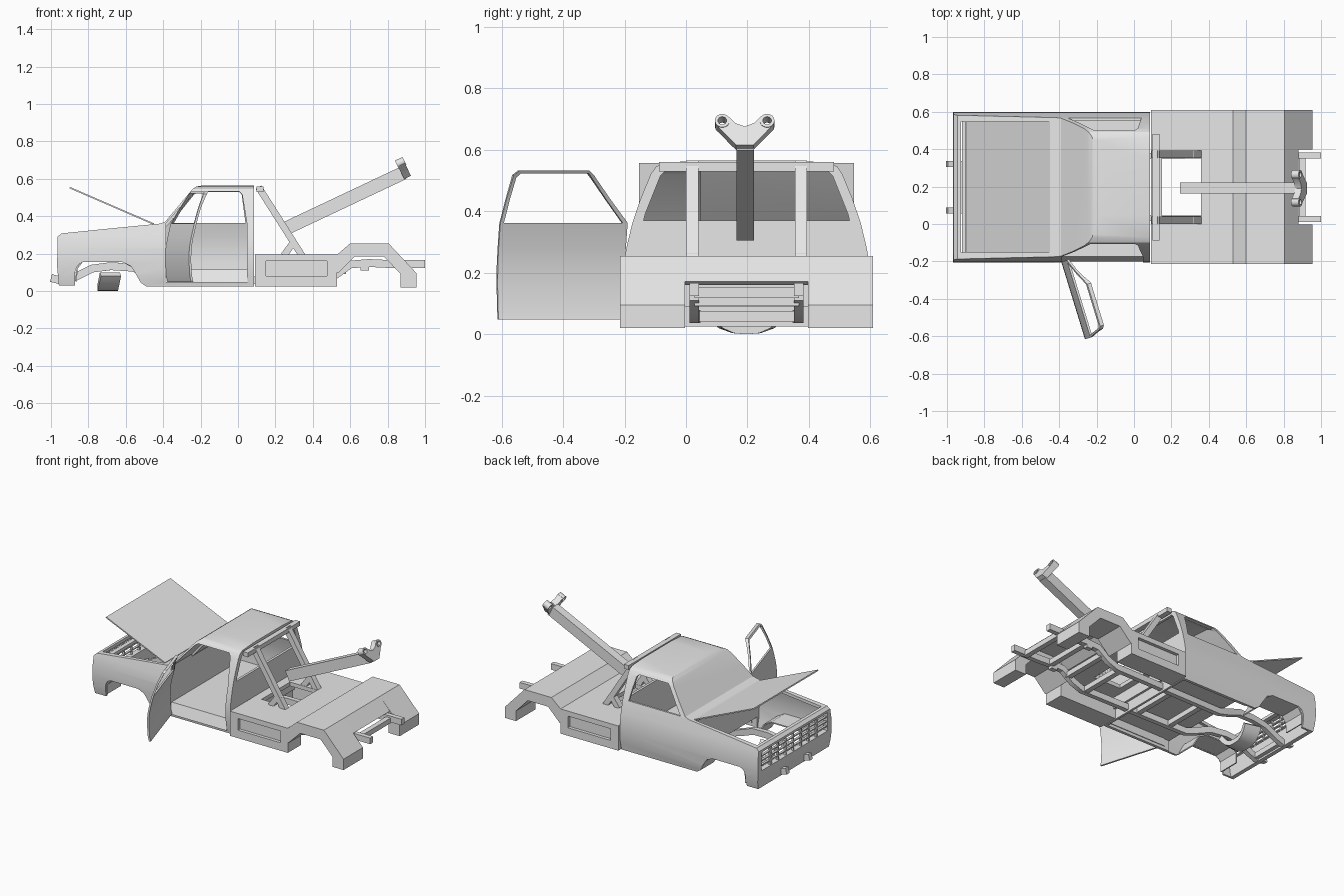
import bpy, bmesh, math
from mathutils import Vector, Matrix

if "Cube" in bpy.data.objects:
    bpy.data.objects.remove(bpy.data.objects["Cube"])

CY = 0.197  # centre line of the truck (the open door shifts the bounds)
grey = bpy.data.materials.new("plain grey")
grey.diffuse_color = (0.8, 0.8, 0.8, 1)
grey.use_nodes = True
grey.node_tree.nodes["Principled BSDF"].inputs["Base Color"].default_value = grey.diffuse_color


def finish(name, bm):
    bmesh.ops.recalc_face_normals(bm, faces=bm.faces)
    me = bpy.data.meshes.new(name)
    bm.to_mesh(me)
    bm.free()
    me.materials.append(grey)
    ob = bpy.data.objects.new(name, me)
    bpy.context.collection.objects.link(ob)
    return ob


def prism(name, pts, axis, a, b):
    """Extrude an outline: axis Y takes (x, z), axis X takes (dy, z)."""
    def at(p, d):
        return (p[0], CY + d, p[1]) if axis == 'Y' else (d, CY + p[0], p[1])
    bm = bmesh.new()
    r0 = [bm.verts.new(at(p, a)) for p in pts]
    r1 = [bm.verts.new(at(p, b)) for p in pts]
    bm.faces.new(r0)
    bm.faces.new(r1[::-1])
    n = len(pts)
    for i in range(n):
        j = (i + 1) % n
        bm.faces.new((r0[i], r1[i], r1[j], r0[j]))
    return finish(name, bm)


def box(name, x0, x1, y0, y1, z0, z1):
    return prism(name, [(x0, z0), (x1, z0), (x1, z1), (x0, z1)], 'Y', y0, y1)


def sweep(name, path, w, h):
    """Rectangular beam along (x, dy, z) points."""
    P = [Vector((p[0], CY + p[1], p[2])) for p in path]
    bm = bmesh.new()
    rings = []
    for i, p in enumerate(P):
        t = (P[min(i + 1, len(P) - 1)] - P[max(i - 1, 0)]).normalized()
        s = t.cross(Vector((0, 0, 1)))
        s = s.normalized() if s.length > 0.01 else Vector((0, -1, 0))
        u = s.cross(t)
        rings.append([bm.verts.new(p + s * w / 2 * a + u * h / 2 * b)
                      for a, b in ((-1, -1), (1, -1), (1, 1), (-1, 1))])
    for r, q in zip(rings, rings[1:]):
        for k in range(4):
            bm.faces.new((r[k], r[(k + 1) % 4], q[(k + 1) % 4], q[k]))
    bm.faces.new(rings[0])
    bm.faces.new(rings[-1][::-1])
    return finish(name, bm)


def boolean(ob, tool, op='DIFFERENCE'):
    m = ob.modifiers.new("cut", 'BOOLEAN')
    m.operation, m.solver, m.object = op, 'EXACT', tool
    bpy.context.view_layer.objects.active = ob
    bpy.ops.object.modifier_apply(modifier=m.name)
    bpy.data.objects.remove(tool)
    return ob


def section(o=0.0):
    """Cross-section of the cab, shrunk by o."""
    half = [(.38, -.1), (.385, .03), (.397, .08), (.402, .16), (.40, .23), (.39, .285), (.372, .36),
            (.345, .44), (.312, .52), (.295, .545), (.268, .558), (.15, .565)]
    half = [(y - o, z - (o if z > .5 else 0)) for y, z in half]
    return half + [(-y, z) for y, z in half[::-1]]


def shaped(name, outline, o=0.0):
    """Side outline crossed with the cab section."""
    ob = prism(name, outline, 'Y', -.5, .5)
    return boolean(ob, prism("tool", section(o), 'X', -1.2, .5), 'INTERSECT')


# Cab and front body shell
body = shaped("cab_body", [
    (-.958, .03), (-.872, .03), (-.87, .11), (-.855, .14), (-.83, .155), (-.62, .155), (-.575, .135),
    (-.545, .09), (-.52, .045), (-.49, .025), (.085, .025), (.085, .6), (-.18, .6), (-.18, .566),
    (-.222, .559), (-.245, .543), (-.39, .37), (-.42, .36), (-.65, .338), (-.945, .308), (-.965, .29), (-.967, .13)])
boolean(body, shaped("engine_bay", [(-.93, -.09), (-.425, -.09), (-.425, .34), (-.65, .318), (-.93, .288)], .014))
boolean(body, shaped("cab_space", [(-.385, .115), (.068, .115), (.068, .6), (-.19, .6), (-.215, .545),
                                   (-.36, .37), (-.385, .345)], .014))
boolean(body, box("under_floor", -.43, .07, -.365, .365, -.1, .098))
boolean(body, box("hood_opening", -.925, -.45, -.35, .35, .2, .5))
boolean(body, box("grille_opening", -1.1, -.92, -.36, .36, .15, .275))
boolean(body, prism("rear_window", [(-.335, .37), (.335, .37), (.33, .39), (.28, .515), (.265, .53),
                                    (-.265, .53), (-.28, .515), (-.33, .39)], 'X', .03, .2))
boolean(body, prism("left_window", [(-.355, .365), (-.235, .515), (-.215, .53), (.005, .53), (.02, .515),
                                    (.04, .365)], 'Y', .15, .6))
doorway = [(-.385, .048), (-.385, .362), (-.25, .518), (-.23, .533), (.005, .533), (.022, .518), (.048, .36), (.048, .048)]
boolean(body, prism("door_opening", doorway, 'Y', -.6, -.37))
boolean(body, prism("door_opening", [(x, max(z, .116)) for x, z in doorway], 'Y', -.6, -.15))
prism("door_sill", [(-.398, .045), (-.372, .116), (-.36, .116), (-.36, .045)], 'X', -.385, .05)

# Open right door: same section, swung about its front edge
door = shaped("open_door", doorway)
boolean(door, prism("inner", section(.012), 'X', -1, 1))
boolean(door, box("other_half", -1, 1, -.1, .6, -.3, 1))
boolean(door, prism("door_window", [(-.368, .362), (-.245, .508), (-.232, .522), (.0, .522), (.012, .51),
                                    (.036, .362)], 'Y', -.6, 0))
hinge = Vector((-.385, CY - .398, 0))
door.data.transform(Matrix.Translation(hinge) @ Matrix.Rotation(math.radians(-73), 4, 'Z')
                    @ Matrix.Translation(-hinge))

# Raised hood
sweep("raised_hood", [(-.45, 0, .358), (-.90, 0, .553)], .70, .008)

# Grille lattice
for k in range(3):
    z = .18 + k * .032
    sweep("grille_bar", [(-.952, -.365, z), (-.952, .365, z)], .016, .008)
for k in range(-3, 4):
    sweep("grille_upright", [(-.952, k * .083, .148), (-.952, k * .083, .278)], .018 if abs(k) == 3 else .008, .016)
sweep("radiator_support", [(-.905, -.37, .27), (-.905, .37, .27)], .03, .02)

# Inner fenders over the front wheels
for s in (-1, 1):
    sweep("inner_fender", [(-.865, s * .315, .05), (-.862, s * .315, .12), (-.83, s * .315, .16),
                           (-.62, s * .315, .16), (-.565, s * .315, .13), (-.515, s * .315, .045)], .15, .008)

# Chassis rails and cross members
for s in (-1, 1):
    rail = [(-1, .125, .07), (-.93, .125, .052), (-.87, .125, .075), (-.78, .125, .12), (-.68, .13, .133),
            (-.56, .14, .125), (-.46, .15, .085), (-.38, .16, .058), (.45, .17, .058), (.52, .17, .085),
            (.60, .17, .142), (.70, .17, .15), (.80, .17, .145), (1, .17, .145)]
    sweep("chassis_rail", [(x, s * y, z) for x, y, z in rail], .032, .042)
    box("spring_bracket", .655, .70, s * .17 - .016, s * .17 + .016, .11, .14)
for x, z, y in ((-.92, .06, .12), (-.25, .06, .16), (.0, .06, .165), (.42, .058, .17), (.56, .11, .17),
                (.70, .145, .17), (.90, .135, .17)):
    sweep("cross_member", [(x, -y, z), (x, y, z)], .035, .035)
half = [(.0, .016), (.04, .019), (.075, .033), (.105, .058), (.13, .09)]
sweep("front_axle_member", [(-.70 + z * .2, y, z) for y, z in
                            [(-y, z) for y, z in half[:0:-1]] + half], .11, .032)

# Tow bed: side boxes, rear fenders, deck
fender = [(.53, .195), (.60, .255), (.805, .255), (.955, .095), (.955, .02), (.87, .02),
          (.87, .09), (.78, .185), (.625, .185), (.535, .095), (.53, .10)]
for s in (-1, 1):
    lo, hi = sorted((s * .27, s * .412))
    crate = box("side_box", .09, .53, lo, hi, .025, .195)
    lo2, hi2 = sorted((s * .39, s * .5))
    boolean(crate, box("recess", .15, .475, lo2, hi2, .08, .16))
    lo, hi = sorted((s * .20, s * .412))
    prism("rear_fender", fender, 'Y', lo, hi)
deck = prism("bed_deck", [(.09, .195), (.53, .195), (.60, .255), (.805, .255), (.88, .172), (.86, .16),
                          (.79, .228), (.612, .228), (.54, .168), (.09, .168)], 'Y', -.27, .27)
boolean(deck, box("deck_hole", .15, .357, -.155, .155, .1, .3))
boolean(deck, box("rear_trim", .80, 1, -.4, -.2, .0, .254))
boolean(deck, box("rear_trim", .80, 1, .2, .4, .0, .254))
box("bed_front_wall", .09, .105, -.27, .27, .09, .18)

# Lifting frame
for s in (-1, 1):
    y = s * .177
    sweep("frame_leg", [(.11, y, .555), (.345, y, .185)], .04, .036)
    sweep("frame_brace", [(.245, y, .19), (.305, y, .272)], .04, .036)
sweep("frame_crossbar", [(.118, -.285, .545), (.118, .285, .545)], .036, .03)

# Boom with two-sheave head
sweep("boom", [(.26, -.004, .337), (.885, -.004, .632)], .058, .072)
half = [(.028, -.036), (.05, -.012), (.094, .038), (.085, .065), (.055, .068), (.03, .042)]
head = prism("boom_head", half + [(0, .03)] + [(-y, z) for y, z in half[::-1]], 'X', -.008, .032)


def disc(name, y, z, r, a, b):
    return prism(name, [(y + r * math.cos(t * math.pi / 8), z + r * math.sin(t * math.pi / 8))
                        for t in range(16)], 'X', a, b)


for s in (-1, 1):
    boolean(head, disc("lobe", s * .073, .05, .024, -.01, .035), 'UNION')
for s in (-1, 1):
    boolean(head, disc("lobe_hole", s * .073, .05, .014, -.1, .1))
head.data.transform(Matrix.Translation((.88, CY - .006, .635)) @ Matrix.Rotation(math.radians(-25.5), 4, 'Y')
                    @ Matrix.Translation((0, -CY, 0)))

# Smooth shading with sharp creases
for ob in bpy.context.scene.objects:
    ob.select_set(True)
    bpy.context.view_layer.objects.active = ob
bpy.ops.object.shade_smooth_by_angle(angle=math.radians(25))
